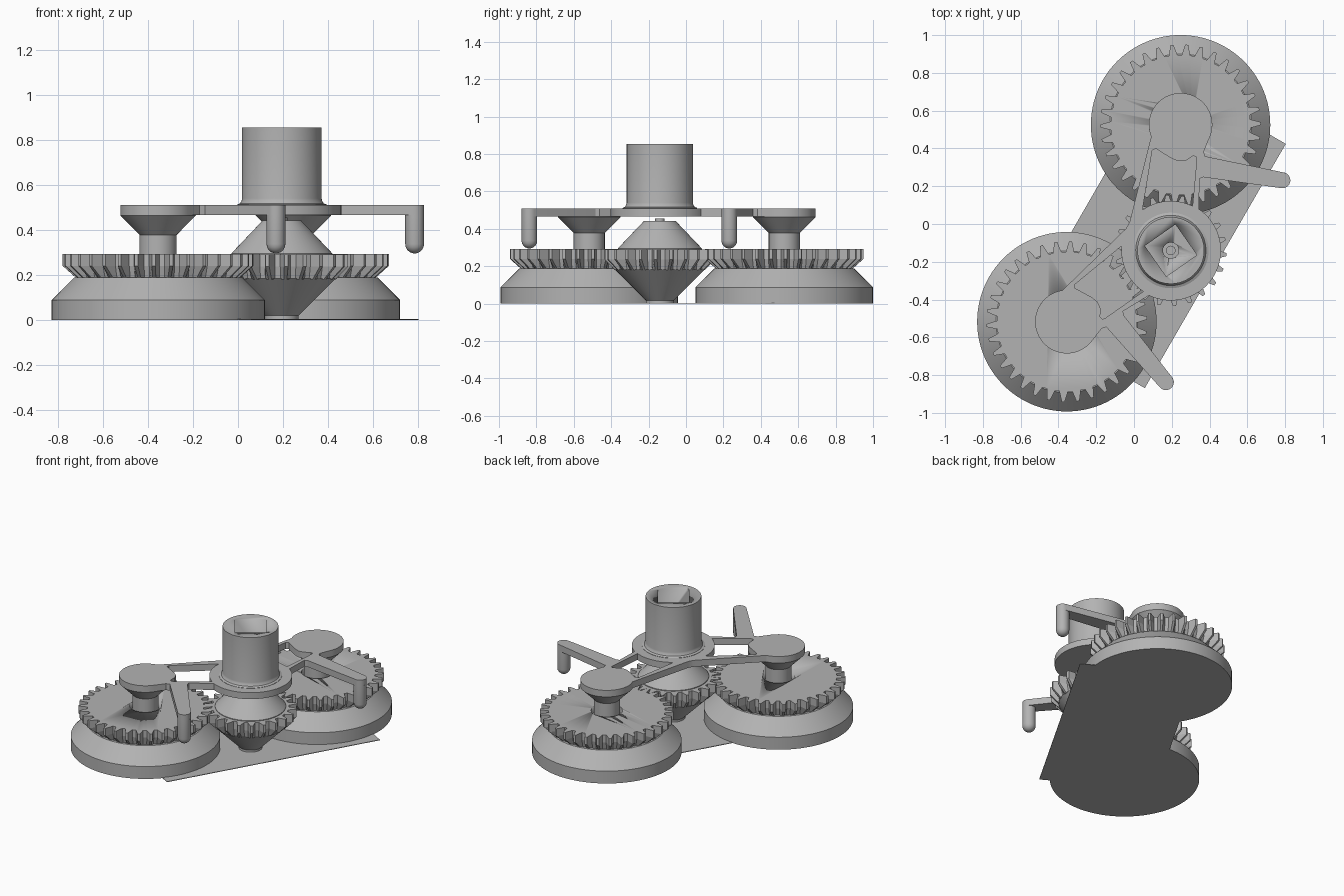
import bpy, bmesh, math
from mathutils import Vector, Matrix

if "Cube" in bpy.data.objects:
    bpy.data.objects.remove(bpy.data.objects["Cube"])

grey = bpy.data.materials.new("plain_grey")
grey.diffuse_color = (0.45, 0.45, 0.45, 1)
grey.use_nodes = True
grey.node_tree.nodes["Principled BSDF"].inputs["Base Color"].default_value = grey.diffuse_color

# Local frame: hub at the origin, mirror axis along local x, wheels at +y and -y
FRAME = Matrix.Translation((0.195, -0.14, 0)) @ Matrix.Rotation(math.radians(-30), 4, 'Z')
WHEEL = (-0.288, 0.602)
POST = (0.326, 0.617)


def finish(ob, angle=30):
    ob.data.materials.clear()
    ob.data.materials.append(grey)
    bpy.ops.object.select_all(action='DESELECT')
    ob.select_set(True)
    bpy.context.view_layer.objects.active = ob
    bpy.ops.object.shade_smooth_by_angle(angle=math.radians(angle))
    return ob


def from_rings(name, rings, at=(0, 0), angle=30):
    """Skin a stack of equal-sized point rings and close both ends."""
    bm = bmesh.new()
    loops = [[bm.verts.new(p) for p in r] for r in rings]
    n = len(loops[0])
    for a, b in zip(loops, loops[1:]):
        for i in range(n):
            j = (i + 1) % n
            bm.faces.new((a[i], a[j], b[j], b[i]))
    bm.faces.new(loops[0][::-1])
    bm.faces.new(loops[-1])
    bmesh.ops.recalc_face_normals(bm, faces=bm.faces)
    me = bpy.data.meshes.new(name)
    bm.to_mesh(me)
    bm.free()
    ob = bpy.data.objects.new(name, me)
    bpy.context.collection.objects.link(ob)
    ob.matrix_world = FRAME @ Matrix.Translation((at[0], at[1], 0))
    return finish(ob, angle)


def lathe(name, profile, at=(0, 0), n=64, turn=0.0):
    rings = [[(r * math.cos(turn + math.tau * i / n), r * math.sin(turn + math.tau * i / n), z)
              for i in range(n)] for r, z in profile]
    return from_rings(name, rings, at)


def gear(name, layers, teeth, at=(0, 0), turn=0.0):
    """layers: (root radius, tip radius, z)"""
    rings = []
    for root, tip, z in layers:
        ring = []
        for i in range(teeth):
            for off, r in ((-0.33, root), (-0.1, tip), (0.1, tip), (0.33, root)):
                a = turn + math.tau * (i + off) / teeth
                ring.append((r * math.cos(a), r * math.sin(a), z))
        rings.append(ring)
    return from_rings(name, rings, at, 10)


def cut(ob, cutter):
    cutter.hide_render = True
    cutter.hide_set(True)
    m = ob.modifiers.new("cut", 'BOOLEAN')
    m.operation = 'DIFFERENCE'
    m.solver = 'EXACT'
    m.object = cutter


def arc(c, r, a0, a1, n=16):
    out = []
    for i in range(n + 1):
        a = math.radians(a0 + (a1 - a0) * i / n)
        out.append((c[0] + r * math.cos(a), c[1] + r * math.sin(a)))
    return out


def flip(pts):
    return [(x, -y) for x, y in reversed(pts)]


# Thin base plate
box = [(-0.505, -0.70), (0.245, -0.70), (0.245, 0.793), (-0.505, 0.793)]
from_rings("base_plate", [[(x, y, z) for x, y in box] for z in (0, 0.004)])

# Two wheels with conical shoulders, toothed rims and stems up to the frame
for side, s in (("back", 1), ("front", -1)):
    at = (WHEEL[0], s * WHEEL[1])
    toward = math.atan2(-at[1], -at[0])
    lathe(side + "_wheel_base", [(0.475, 0), (0.475, 0.087), (0.375, 0.187)], at, 96)
    rim = gear(side + "_wheel_teeth",
               [(0.355, 0.36, 0.182), (0.37, 0.425, 0.24), (0.37, 0.425, 0.292)], 34, at, toward)
    cut(rim, lathe(side + "_stem_hole_cutter", [(0.1, 0.25), (0.1, 0.32)], at))
    lathe(side + "_stem", [(0.083, 0.24), (0.083, 0.378), (0.09, 0.385), (0.168, 0.464),
                           (0.168, 0.468)], at)
    # Finger post with a rounded foot
    foot = [(0.042 * math.sin(math.radians(a)), 0.337 - 0.042 * math.cos(math.radians(a)))
            for a in (10, 30, 50, 70, 90)]
    lathe(side + "_finger_post", foot + [(0.042, 0.47)], (POST[0], s * POST[1]), 24)

# Central pinion: lower cone, teeth, upper cone
lathe("pinion_foot", [(0.075, 0), (0.075, 0.018), (0.24, 0.183)])
a_wheel = math.atan2(WHEEL[1], WHEEL[0])
gear("pinion_teeth", [(0.235, 0.24, 0.18), (0.245, 0.295, 0.236), (0.245, 0.295, 0.29)],
     22, turn=a_wheel + math.pi / 22)
lathe("pinion_top", [(0.225, 0.28), (0.225, 0.295), (0.085, 0.442)])
lathe("pinion_pin", [(0.025, 0.43), (0.025, 0.455)], n=24)

# Frame: flat outline with two windows and a hub hole
half = ([(-0.264, 0.02)] + arc(WHEEL, 0.168, 232, 3, 40)
        + [(-0.110, 0.54), (-0.093, 0.522)]
        + arc(POST, 0.042, 109, -71, 12)
        + [(-0.045, 0.422), (-0.058, 0.405)]
        + arc((0, 0), 0.265, 86, 0, 20))
outline = half + flip(half)[1:]
window = ([(-0.350, 0.41), (-0.339, 0.427), (-0.29, 0.425), (-0.238, 0.424), (-0.2, 0.43),
           (-0.169, 0.452), (-0.148, 0.492), (-0.132, 0.497), (-0.122, 0.485)]
          + arc((0, 0), 0.262, 94, 155, 12))
cu = bpy.data.curves.new("frame", 'CURVE')
cu.dimensions = '2D'
cu.fill_mode = 'BOTH'
cu.extrude = 0.0225
for pts in (outline, window, flip(window), arc((0, 0), 0.042, 0, 345, 23)):
    sp = cu.splines.new('POLY')
    sp.points.add(len(pts) - 1)
    for p, (x, y) in zip(sp.points, pts):
        p.co = (x, y, 0, 1)
    sp.use_cyclic_u = True
frame = bpy.data.objects.new("frame", cu)
bpy.context.collection.objects.link(frame)
frame.matrix_world = FRAME @ Matrix.Translation((0, 0, 0.4875))
bpy.ops.object.select_all(action='DESELECT')
frame.select_set(True)
bpy.context.view_layer.objects.active = frame
bpy.ops.object.convert(target='MESH')
frame = bpy.context.object
bm = bmesh.new()
bm.from_mesh(frame.data)
bmesh.ops.remove_doubles(bm, verts=bm.verts, dist=0.0002)
bmesh.ops.recalc_face_normals(bm, faces=bm.faces)
bm.to_mesh(frame.data)
bm.free()
finish(frame)

# Drive socket: filleted tube with a square hole
tube = lathe("drive_socket", [(0.2, 0.508), (0.2, 0.512), (0.186, 0.518), (0.179, 0.53),
                              (0.177, 0.54), (0.177, 0.855)])
cut(tube, lathe("square_cutter", [(0.14, 0.56), (0.14, 0.9)], n=4, turn=math.radians(20)))
cut(tube, lathe("pin_hole_cutter", [(0.042, 0.48), (0.042, 0.6)], n=24))
